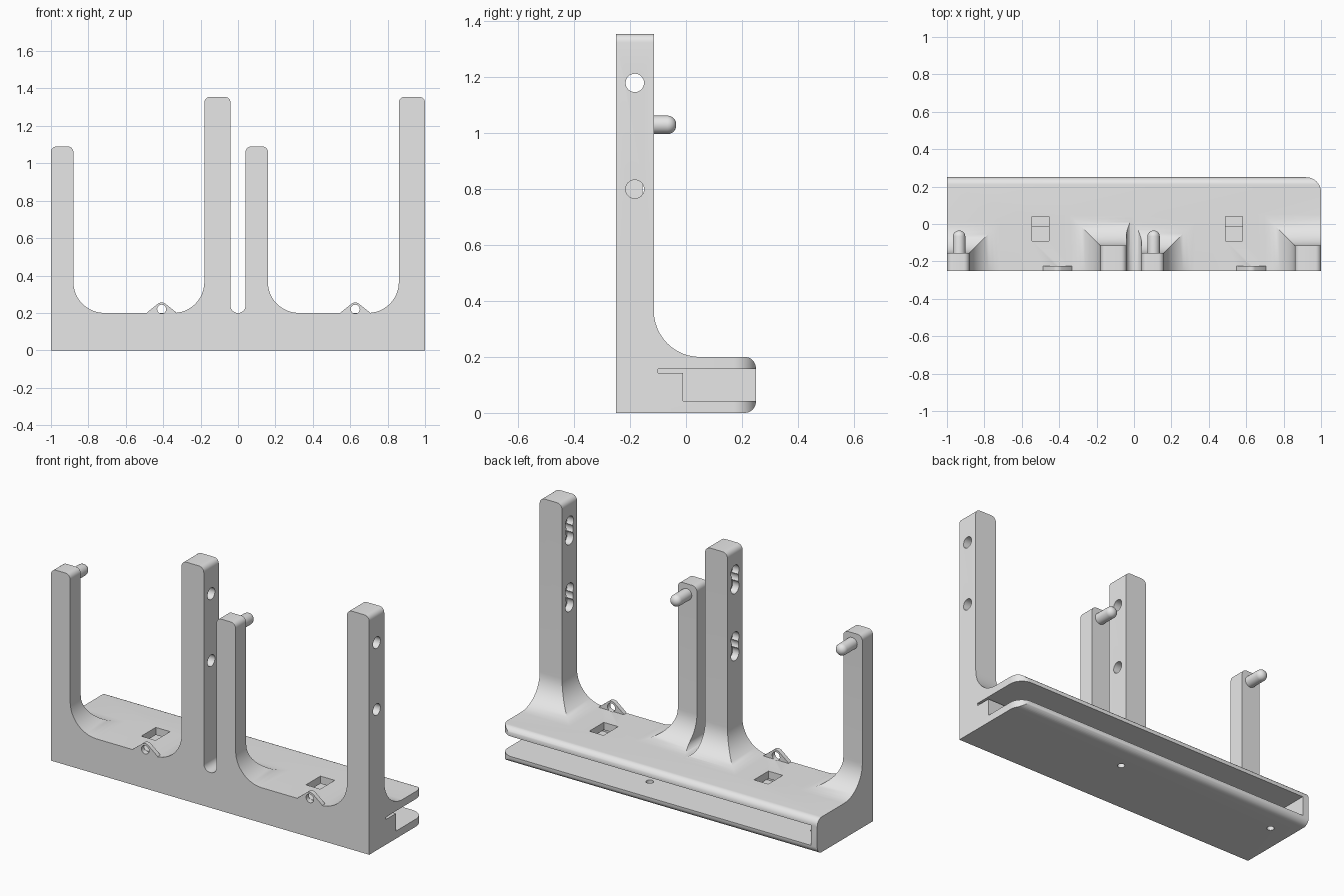
import bpy
import bmesh
import math
from mathutils import Vector

cube = bpy.data.objects.get("Cube")
if cube:
    bpy.data.objects.remove(cube)

grey = bpy.data.materials.new("plain grey")
grey.use_nodes = True
grey.diffuse_color = (0.8, 0.8, 0.8, 1)
grey.node_tree.nodes["Principled BSDF"].inputs["Base Color"].default_value = (0.8, 0.8, 0.8, 1)

FRONT, BACK, TOP = -0.25, 0.25, 0.2
SWEEP = 0.165


def arc(cx, cz, r, start, end, steps=12):
    angles = [math.radians(start + (end - start) * i / steps) for i in range(steps + 1)]
    return [(cx + r * math.cos(a), cz + r * math.sin(a)) for a in angles]


def prism(name, points, axis, lo, hi):
    """Extrude a 2D profile along an axis; the profile uses the other two axes in order."""
    bm = bmesh.new()

    def place(p, d):
        v = list(p)
        v.insert(axis, d)
        return bm.verts.new(v)
    face = bm.faces.new([place(p, lo) for p in points])
    grown = bmesh.ops.extrude_face_region(bm, geom=[face])["geom"]
    shift = Vector((0, 0, 0))
    shift[axis] = hi - lo
    bmesh.ops.translate(bm, vec=shift, verts=[g for g in grown if isinstance(g, bmesh.types.BMVert)])
    bmesh.ops.recalc_face_normals(bm, faces=bm.faces)
    mesh = bpy.data.meshes.new(name)
    bm.to_mesh(mesh)
    bm.free()
    mesh.materials.append(grey)
    obj = bpy.data.objects.new(name, mesh)
    bpy.context.collection.objects.link(obj)
    return obj


def box(name, x, y, z):
    return prism(name, [(x[0], y[0]), (x[1], y[0]), (x[1], y[1]), (x[0], y[1])], 2, *z)


def rod(name, axis, a, b, r, lo, hi):
    return prism(name, arc(a, b, r, 0, 360, 32)[:-1], axis, lo, hi)


def combine(obj, other, operation):
    """Apply a boolean and discard the second object."""
    bpy.context.view_layer.objects.active = obj
    mod = obj.modifiers.new("combine", 'BOOLEAN')
    mod.operation, mod.object, mod.solver = operation, other, 'EXACT'
    bpy.ops.object.modifier_apply(modifier=mod.name)
    bpy.data.objects.remove(other)


def smooth(obj):
    bpy.ops.object.select_all(action='DESELECT')
    obj.select_set(True)
    bpy.context.view_layer.objects.active = obj
    bpy.ops.object.shade_smooth_by_angle(angle=math.radians(30))


def upright(x0, x1, height, left_r, right_r, depth):
    """Post with rounded top and feet that sweep into the plate."""
    r, sunk = 0.03, 0.1
    pts = arc(x1 - r, height - r, r, 0, 90, 6) + arc(x0 + r, height - r, r, 90, 180, 6)
    if left_r:
        pts += arc(x0 - left_r, TOP + left_r, left_r, 0, -90)
    pts += [(x0 - left_r, sunk), (x1 + right_r, sunk)]
    if right_r:
        pts += arc(x1 + right_r, TOP + right_r, right_r, 270, 180)
    post = prism("post", pts, 1, FRONT, 0.12)
    back = FRONT + depth
    side = [(-0.4, 0), (-0.4, 1.6), (back, 1.6)]
    side += arc(back + SWEEP, TOP + SWEEP, SWEEP, 180, 270) + [(back + SWEEP, 0)]
    combine(post, prism("side_profile", side, 0, -1.5, 1.5), 'INTERSECT')
    return post


# Base plate with rounded rear edges and one rounded corner
r = 0.04
side = [(FRONT, 0)] + arc(BACK - r, r, r, -90, 0, 8)
side += arc(BACK - r, TOP - r, r, 0, 90, 8) + [(FRONT, TOP)]
frame = prism("frame", side, 0, -1, 1)
plan = [(-1.1, -0.3), (1, -0.3)] + arc(0.92, BACK - 0.08, 0.08, 0, 90) + [(-1.1, BACK)]
combine(frame, prism("plan", plan, 2, -0.1, 0.4), 'INTERSECT')

# Short and tall posts
tall, short = (1.355, 0.135), (1.09, 0.095)
posts = [(-1, -0.88, short, 0, SWEEP), (-0.18, -0.04, tall, SWEEP, 0.039),
         (0.04, 0.16, short, 0.039, SWEEP), (0.86, 1, tall, SWEEP, 0)]
for x0, x1, (height, depth), left_r, right_r in posts:
    combine(frame, upright(x0, x1, height, left_r, right_r, depth), 'UNION')

# Rear slot with its shallow inner groove
combine(frame, box("slot", (-0.96, 1.1), (-0.01, 0.4), (0.043, 0.157)), 'DIFFERENCE')
combine(frame, box("groove", (-0.96, 1.1), (-0.1, 0.01), (0.143, 0.157)), 'DIFFERENCE')

# Windows, screw holes and eyelets, repeated for each bay
for x in (-0.5, 0.535):
    combine(frame, box("window", (x - 0.045, x + 0.045), (-0.09, 0.04), (0.15, 0.3)), 'DIFFERENCE')
    combine(frame, rod("screw_hole", 2, x - 0.37, 0.09, 0.02, -0.1, 0.1), 'DIFFERENCE')
    c = x + 0.092
    outline = [(c - 0.085, 0.19), (c + 0.085, 0.19), (c + 0.075, 0.205)]
    outline += arc(c, 0.224, 0.032, 50, 130, 8) + [(c - 0.075, 0.205)]
    eyelet = prism("eyelet", outline, 1, FRONT, FRONT + 0.025)
    combine(frame, eyelet, 'UNION')
    combine(frame, rod("eyelet_hole", 1, c, 0.22, 0.024, -0.3, FRONT + 0.03), 'DIFFERENCE')

# Cross holes through the tall posts, with paired recesses on one side
for inner, outer in ((-0.18, -0.04), (0.86, 1)):
    for z in (0.8, 1.18):
        combine(frame, rod("cross_hole", 0, -0.183, z, 0.033, inner - 0.02, outer + 0.02), 'DIFFERENCE')
        for dz in (-0.045, 0.045):
            combine(frame, rod("recess", 0, -0.183, z + dz, 0.036, inner - 0.02, inner + 0.04), 'DIFFERENCE')
smooth(frame)

# Round-ended pins on the short posts
for name, x in (("right_pin", -0.935), ("left_pin", 0.105)):
    pin = rod(name, 1, x, 1.03, 0.033, -0.2, -0.035)
    bm = bmesh.new()
    bm.from_mesh(pin.data)
    rim = [e for e in bm.edges if all(v.co.y > -0.05 for v in e.verts)]
    bmesh.ops.bevel(bm, geom=rim, offset=0.031, segments=6, profile=0.5, affect='EDGES')
    bm.to_mesh(pin.data)
    bm.free()
    smooth(pin)
